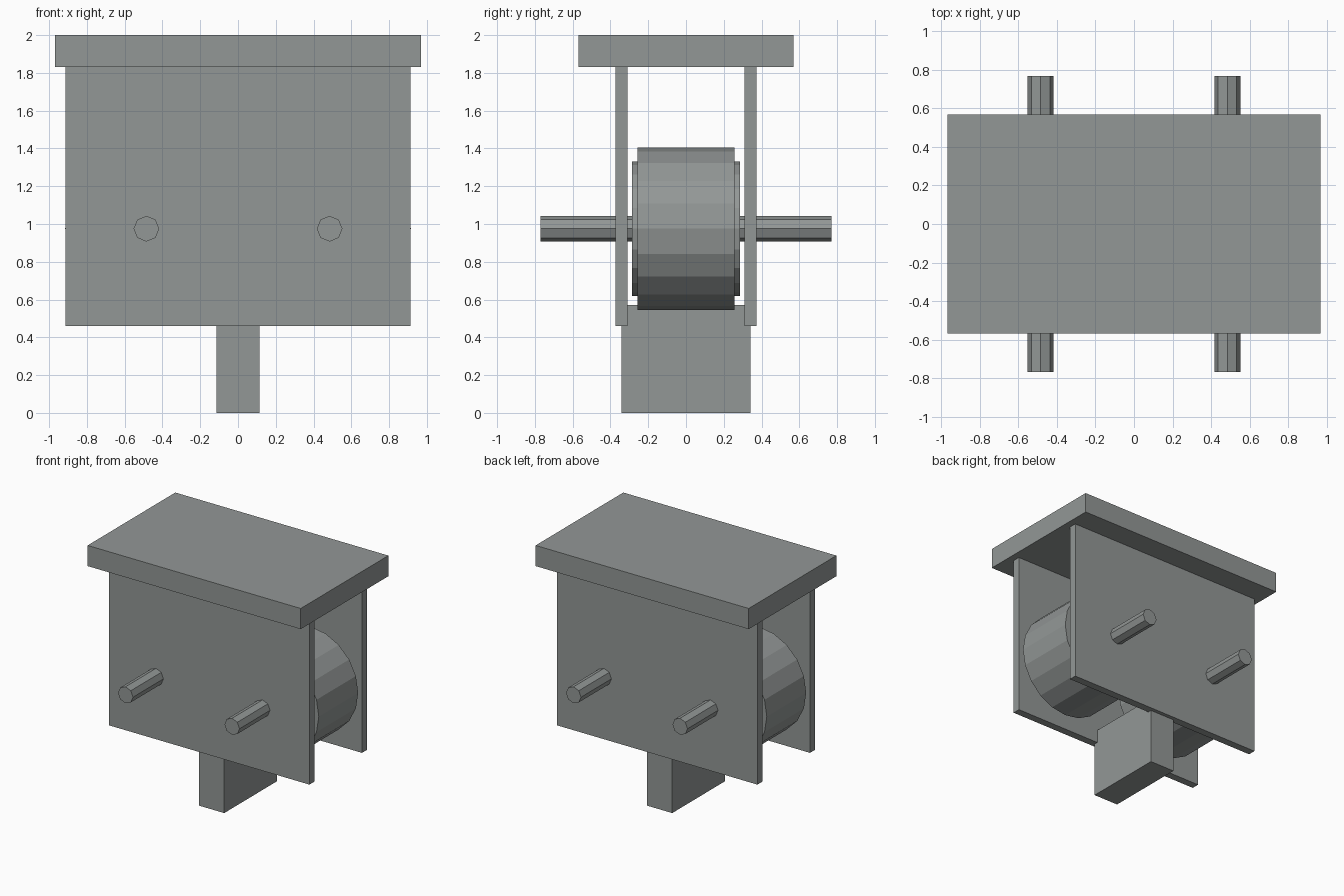
import bpy
from math import pi

cube = bpy.data.objects.get("Cube")
if cube:
    bpy.data.objects.remove(cube, do_unlink=True)

grey = bpy.data.materials.new("grey metal")
grey.use_nodes = True
color = (0.29, 0.31, 0.305, 1)
grey.diffuse_color = color
grey.node_tree.nodes["Principled BSDF"].inputs["Base Color"].default_value = color


def finish(name):
    obj = bpy.context.object
    obj.name = name
    obj.data.materials.append(grey)
    return obj


def box(name, x, y, z):
    """Box spanning the given (low, high) range on each axis."""
    spans = (x, y, z)
    bpy.ops.mesh.primitive_cube_add(size=1, location=[(a + b) / 2 for a, b in spans])
    obj = finish(name)
    obj.scale = [b - a for a, b in spans]
    bpy.ops.object.transform_apply(location=False, rotation=False, scale=True)
    return obj


def cylinder(name, x, radius, half_length, sides):
    """Flat-sided cylinder along y at axle height, with a corner on the x axis."""
    bpy.ops.mesh.primitive_cylinder_add(
        vertices=sides, radius=radius, depth=2 * half_length,
        location=(x, 0, AXLE_Z), rotation=(pi / 2, 0, 0))
    return finish(name)


AXLE_Z = 0.975
AXLE_X = 0.485

# Top board and the post below
box("top_board", (-0.97, 0.97), (-0.57, 0.57), (1.83, 2.0))
box("bottom_post", (-0.114, 0.114), (-0.342, 0.342), (0, 0.57))

# Side plates
box("front_plate", (-0.912, 0.912), (-0.374, -0.31), (0.46, 1.83))
box("back_plate", (-0.912, 0.912), (0.31, 0.374), (0.46, 1.83))

# Wheels with raised hubs on axles
for side, sign in (("left", 1), ("right", -1)):
    x = sign * AXLE_X
    cylinder(side + "_wheel", x, 0.43, 0.256, 20)
    cylinder(side + "_hub", x, 0.356, 0.285, 20)
    cylinder(side + "_axle", x, 0.068, 0.77, 8)
